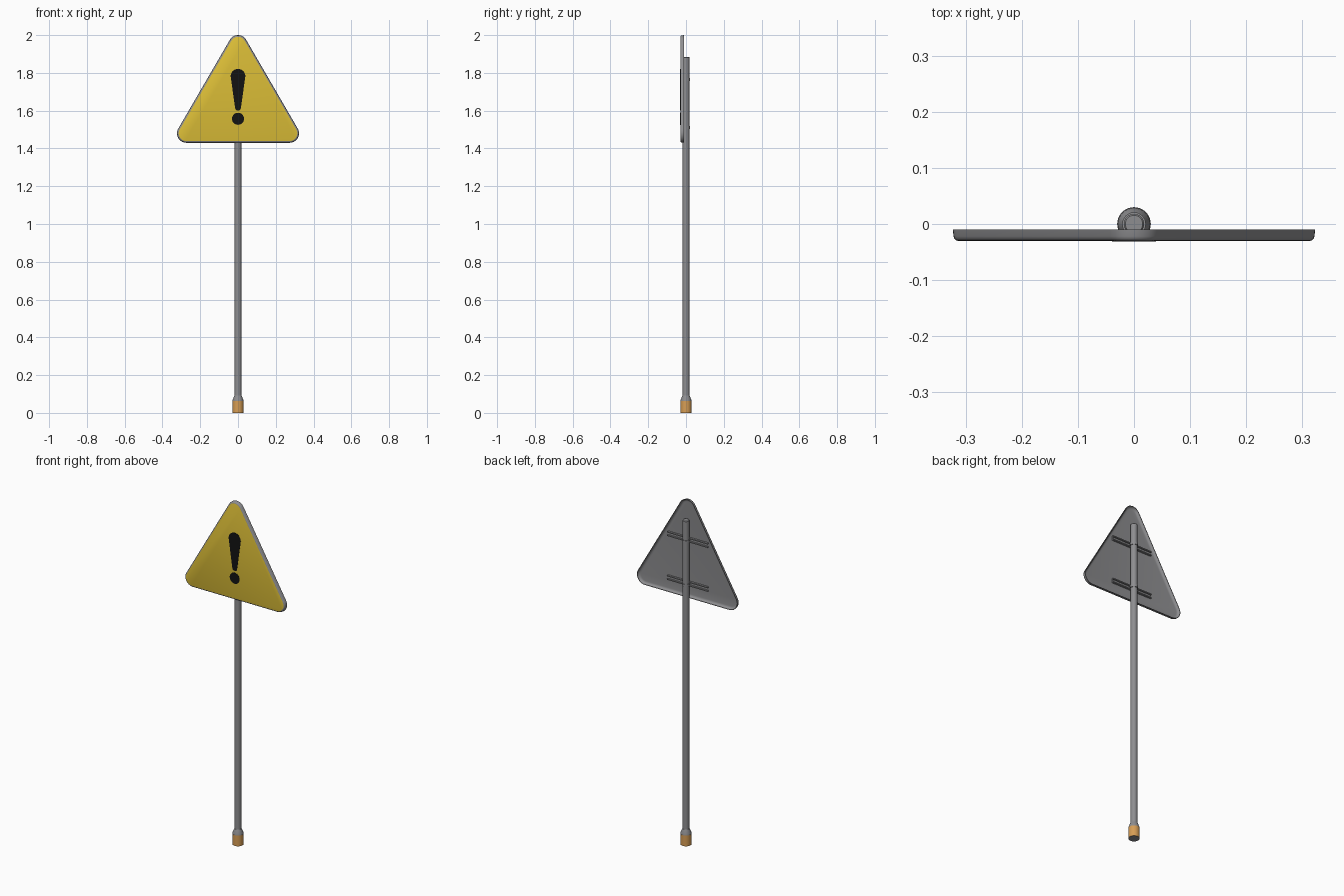
import bpy, bmesh, math

if "Cube" in bpy.data.objects:
    bpy.data.objects.remove(bpy.data.objects["Cube"])


def material(name, rgb):
    m = bpy.data.materials.new(name)
    m.diffuse_color = (*rgb, 1)
    m.use_nodes = True
    m.node_tree.nodes["Principled BSDF"].inputs["Base Color"].default_value = m.diffuse_color
    return m


GREY = material("galvanised grey", (0.27, 0.27, 0.28))
YELLOW = material("warning yellow", (0.75, 0.54, 0.04))
BLACK = material("symbol black", (0.006, 0.006, 0.006))
ORANGE = material("base orange", (0.68, 0.34, 0.09))


def finish(name, bm, mats, angle=35):
    bmesh.ops.recalc_face_normals(bm, faces=bm.faces)
    me = bpy.data.meshes.new(name)
    bm.to_mesh(me)
    bm.free()
    ob = bpy.data.objects.new(name, me)
    bpy.context.collection.objects.link(ob)
    for m in mats:
        me.materials.append(m)
    bpy.ops.object.select_all(action='DESELECT')
    ob.select_set(True)
    bpy.context.view_layer.objects.active = ob
    bpy.ops.object.shade_smooth_by_angle(angle=math.radians(angle))
    return ob


def loft(bm, rings, closed=False):
    """Skin a list of equal-length point rings; cap both ends unless closed."""
    vs = [[bm.verts.new(p) for p in r] for r in rings]
    n = len(vs[0])
    pairs = list(zip(vs, vs[1:])) + ([(vs[-1], vs[0])] if closed else [])
    for a, b in pairs:
        for i in range(n):
            j = (i + 1) % n
            bm.faces.new((a[i], a[j], b[j], b[i]))
    if not closed:
        return bm.faces.new(vs[0]), bm.faces.new(vs[-1])


def circle(r, z, n=32):
    return [(r * math.cos(math.tau * i / n), r * math.sin(math.tau * i / n), z)
            for i in range(n)]


def lathe(name, profile, mats, closed=False):
    bm = bmesh.new()
    loft(bm, [circle(r, z) for r, z in profile], closed)
    return finish(name, bm, mats)


def triangle(inset, y, steps=12):
    """Rounded triangle outline in the xz plane."""
    r = 0.05 - inset
    pts = []
    for cx, cz, start in ((0.273, 1.48, -90), (0, 1.95, 30), (-0.273, 1.48, 150)):
        for i in range(steps + 1):
            a = math.radians(start + 120 * i / steps)
            pts.append((cx + r * math.cos(a), y, cz + r * math.sin(a)))
    return pts


# Pole with a slightly chamfered top
lathe("pole", [(0.018, 0.07), (0.018, 1.882), (0.0155, 1.885)], [GREY])

# Base socket: orange sleeve, grey shoulder and grey underside
base = lathe("base_socket", [(0.030, 0), (0.030, 0.062), (0.029, 0.062),
                             (0.028, 0.070), (0.019, 0.092)], [GREY, ORANGE])
for p in base.data.polygons:
    if p.center.z < 0.061 and abs(p.normal.z) < 0.5:
        p.material_index = 1

# Sign panel: pressed tray, yellow front face, hollow back
bm = bmesh.new()
front, back = loft(bm, [triangle(i, y) for i, y in (
    (0.009, -0.030), (0.006, -0.029), (0.003, -0.0265), (0.0015, -0.022),
    (0.0, -0.010), (0.003, -0.010), (0.006, -0.018), (0.011, -0.0215),
    (0.018, -0.0225))])
front.material_index = 1
finish("sign_panel", bm, [GREY, YELLOW], 50)


# Exclamation mark plates
def plate(name, outline):
    bm = bmesh.new()
    loft(bm, [[(x, y, z) for x, z in outline] for y in (-0.0308, -0.0295)])
    finish(name, bm, [BLACK])


def arc(cz, r, a0, a1, n, squash=1):
    return [(r * math.cos(math.radians(a0 + (a1 - a0) * i / n)),
             cz + squash * r * math.sin(math.radians(a0 + (a1 - a0) * i / n)))
            for i in range(n + 1)]


plate("mark_stroke", arc(1.782, 0.039, 0, 180, 16) + arc(1.612, 0.015, 180, 360, 8, 0.8))
plate("mark_dot", arc(1.557, 0.032, 0, 345, 23))

# Two rear brackets: paired rails and a clamp around the pole
for label, z in (("upper", 1.765), ("lower", 1.51)):
    bm = bmesh.new()
    for dz, height, depth in ((-0.010, 0.006, 0.012), (0.010, 0.006, 0.012), (0, 0.02, 0.003)):
        cube = bmesh.ops.create_cube(bm, size=1)["verts"]
        bmesh.ops.scale(bm, vec=(0.26, depth, height), verts=cube)
        bmesh.ops.translate(bm, vec=(0, -0.0235 + depth / 2, z + dz), verts=cube)
    finish(label + "_rail", bm, [GREY])
    lathe(label + "_clamp", [(0.017, z - 0.008), (0.021, z - 0.008),
                             (0.021, z + 0.008), (0.017, z + 0.008)], [GREY], True)
